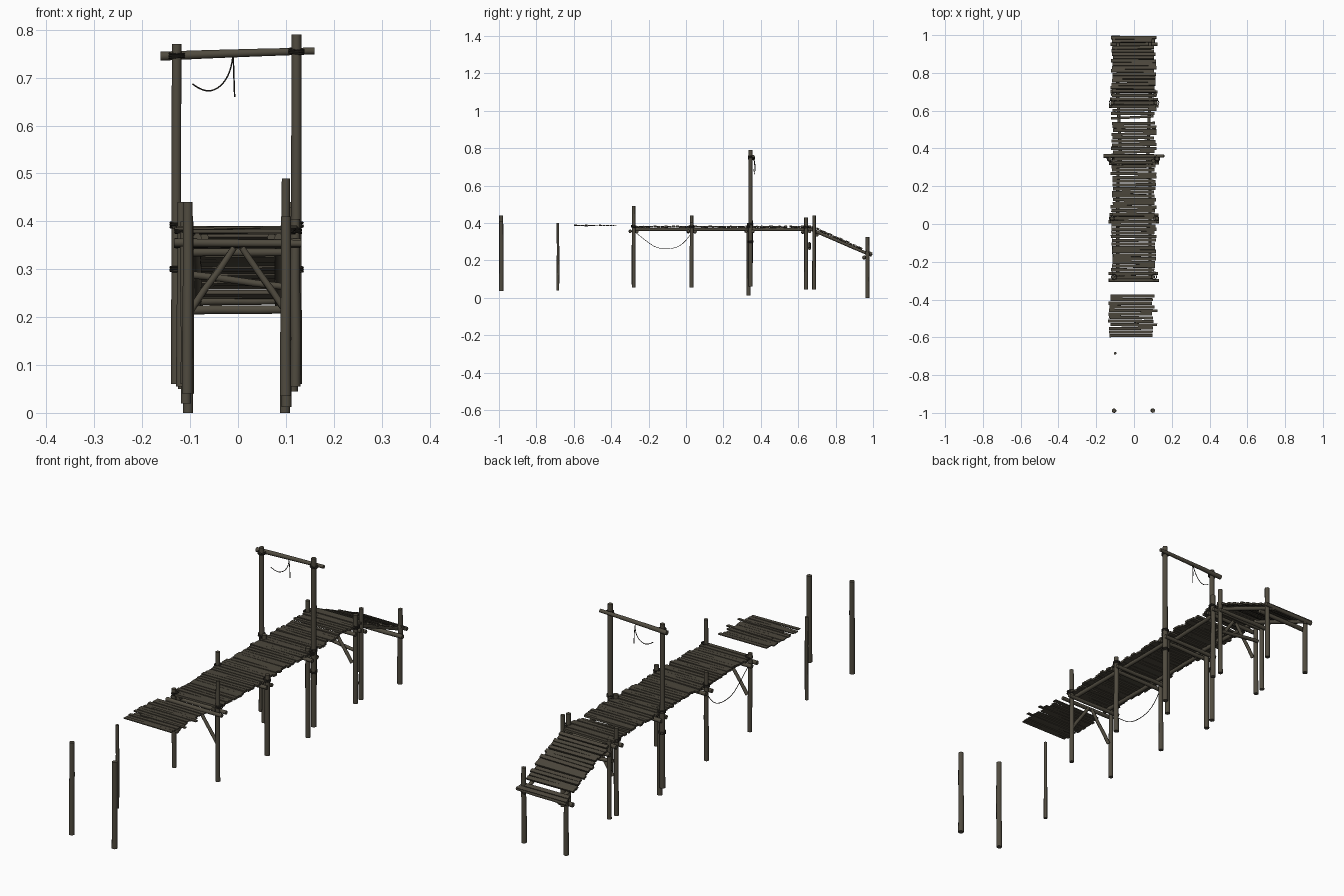
import bpy, bmesh, math, random
from mathutils import Vector, Matrix

if "Cube" in bpy.data.objects:
    bpy.data.objects.remove(bpy.data.objects["Cube"])
random.seed(4)
R = random.uniform

def material(name, c):
    m = bpy.data.materials.new(name)
    m.diffuse_color = (*c, 1)
    m.use_nodes = True
    m.node_tree.nodes["Principled BSDF"].inputs["Base Color"].default_value = m.diffuse_color
    return m

LOG = material("weathered log", (0.080, 0.070, 0.050))
PLANK = material("weathered plank", (0.070, 0.061, 0.044))
ROPE = material("dark rope", (0.030, 0.026, 0.020))

def finish(name, bm, mat, smooth=True):
    me = bpy.data.meshes.new(name)
    bm.to_mesh(me)
    bm.free()
    me.materials.append(mat)
    ob = bpy.data.objects.new(name, me)
    bpy.context.collection.objects.link(ob)
    if smooth:
        bpy.ops.object.select_all(action='DESELECT')
        ob.select_set(True)
        bpy.context.view_layer.objects.active = ob
        bpy.ops.object.shade_smooth_by_angle(angle=math.radians(42))
    return ob

# round pole between two points, slightly crooked in the middle
def pole(name, a, b, r=0.011, taper=0.9, wob=0.0012, mat=LOG):
    a, b = Vector(a), Vector(b)
    d = b - a
    rot = d.to_track_quat('Z', 'Y').to_matrix().to_4x4()
    bm = bmesh.new()
    n, rings = 10, []
    for t in (0, 0.3, 0.65, 1):
        rad = r * (1 + (taper - 1) * t)
        off = Vector((R(-wob, wob), R(-wob, wob), 0)) if 0 < t < 1 else Vector()
        rings.append([bm.verts.new(rot @ (Vector((rad * math.cos(k * math.tau / n),
                      rad * math.sin(k * math.tau / n), d.length * t)) + off) + a) for k in range(n)])
    for lo, hi in zip(rings, rings[1:]):
        for k in range(n):
            bm.faces.new((lo[k], lo[(k + 1) % n], hi[(k + 1) % n], hi[k]))
    bm.faces.new(rings[0][::-1])
    bm.faces.new(rings[-1])
    return finish(name, bm, mat)

# thin rope along a curve
def rope(name, pts, r=0.0015):
    cu = bpy.data.curves.new(name, 'CURVE')
    cu.dimensions = '3D'
    cu.bevel_depth, cu.bevel_resolution, cu.resolution_u = r, 1, 6
    sp = cu.splines.new('NURBS')
    sp.points.add(len(pts) - 1)
    for p, q in zip(sp.points, pts):
        p.co = (*q, 1)
    sp.use_endpoint_u = True
    sp.order_u = 3
    cu.materials.append(ROPE)
    ob = bpy.data.objects.new(name, cu)
    bpy.context.collection.objects.link(ob)

# rope lashing: a few stacked rings round a post
def lashing(x, y, z, r=0.0135):
    for k in range(3):
        bpy.ops.mesh.primitive_torus_add(major_segments=14, minor_segments=5, major_radius=r,
            minor_radius=0.0022, location=(x, y, z + (k - 1) * 0.004), rotation=(R(-.1, .1), R(-.1, .1), 0))
        bpy.context.object.name = "rope_lashing"
        bpy.context.object.data.materials.append(ROPE)

# row of uneven planks from (y0,z0) to (y1,z1)
def planks(name, y0, z0, y1, z1, x0, x1, thick=0.009, pitch=0.0195, skip=()):
    bm = bmesh.new()
    a, b = Vector((0, y0, z0)), Vector((0, y1, z1))
    slope = math.atan2(z1 - z0, y1 - y0)
    count = max(1, round((b - a).length / pitch))
    step = (b - a).length / count
    for i in range(count):
        if i in skip:
            continue
        c = a.lerp(b, (i + 0.5) / count)
        l, r = x0 + R(-.007, .007), x1 + R(-.007, .007)
        c.x = (l + r) / 2
        c.z += R(-.0015, .0015)
        m = (Matrix.Translation(c) @ Matrix.Rotation(slope + R(-.04, .04), 4, 'X')
             @ Matrix.Rotation(R(-.018, .018), 4, 'Z') @ Matrix.Rotation(R(-.012, .012), 4, 'Y')
             @ Matrix.Diagonal((r - l, step * R(.8, .93), thick, 1)))
        bmesh.ops.create_cube(bm, size=1, matrix=m)
    return finish(name, bm, PLANK, False)

# posts: name, x, y, bottom, top, radius
POSTS = [
    ("lone_post_left", -0.105, -0.988, 0.04, 0.44, 0.012),
    ("lone_post_right", 0.10, -0.988, 0.035, 0.41, 0.012),
    ("thin_lone_post", -0.10, -0.685, 0.04, 0.40, 0.0075),
    ("front_post_left", -0.112, -0.28, 0.06, 0.40, 0.010),
    ("front_post_right", 0.10, -0.28, 0.055, 0.49, 0.010),
    ("second_post_left", -0.118, 0.03, 0.055, 0.44, 0.010),
    ("second_post_right", 0.12, 0.03, 0.055, 0.405, 0.011),
    ("gate_post_left", -0.128, 0.345, 0.06, 0.77, 0.0115),
    ("gate_post_right", 0.122, 0.345, 0.06, 0.79, 0.0115),
    ("gate_side_post_left", -0.108, 0.335, 0.02, 0.40, 0.011),
    ("gate_side_post_right", 0.102, 0.335, 0.012, 0.40, 0.011),
    ("third_post_left", -0.115, 0.642, 0.05, 0.43, 0.010),
    ("third_post_right", 0.115, 0.642, 0.045, 0.43, 0.011),
    ("ramp_top_post_left", -0.11, 0.685, 0.05, 0.39, 0.010),
    ("ramp_top_post_right", 0.112, 0.685, 0.045, 0.44, 0.010),
    ("ramp_end_post_left", -0.105, 0.97, 0.0, 0.25, 0.011),
    ("ramp_end_post_right", 0.10, 0.97, 0.0, 0.325, 0.011),
]
for name, x, y, z0, z1, r in POSTS:
    pole(name, (x + R(-.002, .002), y, z0), (x, y, z1), r)

# paired cross beams at each trestle, clamped either side of the posts
for y, z in ((-0.28, 0.355), (0.03, 0.355), (0.34, 0.355), (0.642, 0.352)):
    for s in (-1, 1):
        pole("cross_beam", (-0.128 - R(0, .006), y + s * 0.018, z + R(-.003, .003)),
             (0.128 + R(0, .006), y + s * 0.018, z + R(-.003, .003)), 0.009)
    for sx in (-1, 1):
        lashing(sx * (0.106 if y == -0.28 else 0.118), y, z + 0.026)
pole("ramp_end_beam", (-0.125, 0.952, 0.214), (0.125, 0.952, 0.217), 0.010)
pole("ramp_end_rail", (-0.12, 0.988, 0.232), (0.12, 0.988, 0.236), 0.009)
pole("ramp_top_beam", (-0.125, 0.70, 0.335), (0.125, 0.70, 0.335), 0.009)
pole("low_tie_beam", (-0.11, 0.66, 0.29), (0.11, 0.66, 0.262), 0.008)

# diagonal braces in the trestle planes
for y in (-0.28, 0.642):
    for s in (-1, 1):
        pole("diagonal_brace", (s * 0.098, y, 0.215), (s * 0.008, y, 0.345), 0.0075)

# long stringers under the deck and ramp
for s in (-1, 1):
    pole("deck_stringer", (s * 0.085, -0.29, 0.366), (s * 0.085, 0.34, 0.366), 0.009)
    pole("rear_stringer", (s * 0.070, 0.30, 0.366), (s * 0.086, 0.69, 0.366), 0.009)
    pole("ramp_stringer", (s * 0.085, 0.67, 0.365), (s * 0.085, 0.993, 0.226), 0.009)

# plank surfaces
planks("front_deck", -0.292, 0.379, 0.335, 0.379, -0.117, 0.113)
planks("rear_deck", 0.335, 0.379, 0.542, 0.379, -0.117, 0.113)
planks("end_deck", 0.575, 0.379, 0.69, 0.379, -0.117, 0.113)
planks("ramp_deck", 0.695, 0.371, 0.995, 0.238, -0.118, 0.112, skip=(14,))
planks("loose_deck", -0.60, 0.386, -0.372, 0.386, -0.13, 0.102, 0.004, 0.0185)
for y in (-0.54, -0.465):
    planks("long_loose_plank", y, 0.388, y + 0.015, 0.388, -0.10, 0.122, 0.004, 0.015)
skew = planks("skewed_plank", -0.008, 0, 0.008, 0, -0.12, 0.105, 0.009, 0.016)
skew.location = (0, 0.565, 0.38)
skew.rotation_euler.z = 0.06

# gate beam and its hanging ropes
pole("gate_beam", (-0.162, 0.36, 0.745), (0.16, 0.36, 0.756), 0.010, 0.75)
for x, z in ((-0.128, 0.746), (0.122, 0.755)):
    lashing(x, 0.347, z, 0.015)
for x in (-0.128, 0.122):
    lashing(x, 0.345, 0.392)
    lashing(x, 0.345, 0.30)
rope("gate_rope_curved", [(-0.01, 0.36, 0.755), (-0.012, 0.37, 0.72), (-0.035, 0.37, 0.68),
                          (-0.07, 0.365, 0.668), (-0.095, 0.36, 0.687)])
rope("gate_rope_straight", [(-0.01, 0.36, 0.75), (-0.009, 0.37, 0.71), (-0.007, 0.366, 0.66)])

# sagging rope on the left side
rope("sagging_rope", [(-0.112, -0.27, 0.35), (-0.112, -0.21, 0.30), (-0.114, -0.15, 0.262),
                      (-0.116, -0.06, 0.262), (-0.118, 0.0, 0.30), (-0.118, 0.03, 0.35)])
